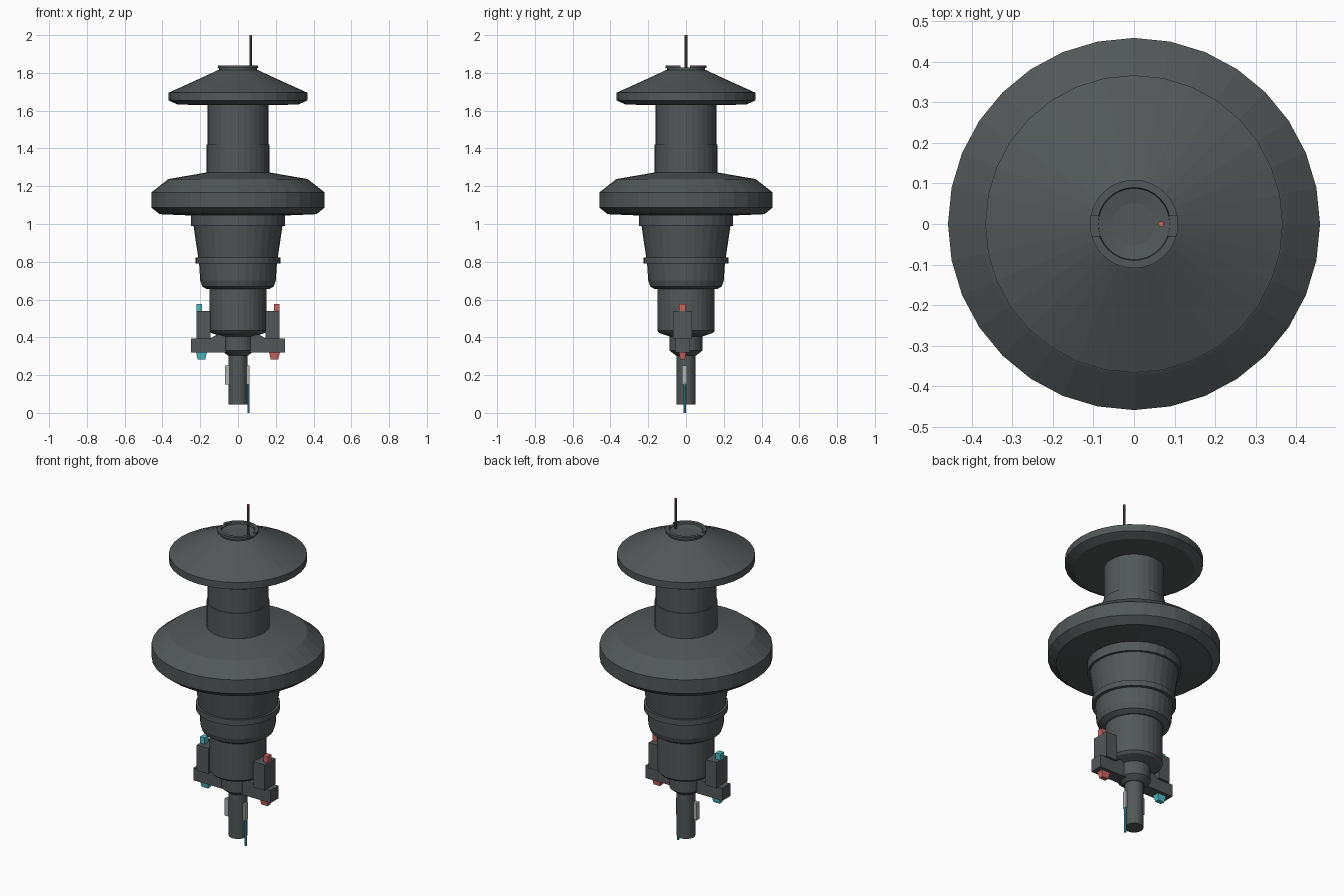
import bpy, bmesh, math
from mathutils import Matrix, Vector

cube = bpy.data.objects.get("Cube")
if cube:
    bpy.data.objects.remove(cube, do_unlink=True)


def material(name, rgb):
    m = bpy.data.materials.new(name)
    m.use_nodes = True
    color = (*rgb, 1)
    m.diffuse_color = color
    m.node_tree.nodes["Principled BSDF"].inputs["Base Color"].default_value = color
    return m


DARK = material("dark grey metal", (0.085, 0.096, 0.098))
LIGHT = material("light grey metal", (0.42, 0.44, 0.43))
RED = material("red lamp", (0.6, 0.13, 0.12))
CYAN = material("cyan lamp", (0.07, 0.5, 0.56))


def finish(name, bm, mat):
    bmesh.ops.recalc_face_normals(bm, faces=bm.faces)
    mesh = bpy.data.meshes.new(name)
    bm.to_mesh(mesh)
    bm.free()
    mesh.materials.append(mat)
    ob = bpy.data.objects.new(name, mesh)
    bpy.context.collection.objects.link(ob)
    return ob


def lathe(name, profile, mat=DARK, sides=32):
    """Turn an (r, z) profile round z and close both ends."""
    bm = bmesh.new()
    rings = []
    for r, z in profile:
        angles = [math.tau * i / sides for i in range(sides)]
        rings.append([bm.verts.new((r * math.cos(a), r * math.sin(a), z)) for a in angles])
    for low, high in zip(rings, rings[1:]):
        for i in range(sides):
            j = (i + 1) % sides
            bm.faces.new((low[i], low[j], high[j], high[i]))
    bm.faces.new(rings[0][::-1])
    bm.faces.new(rings[-1])
    return finish(name, bm, mat)


def box(name, low, high, mat=DARK, taper=1.0):
    """Box between two corners; taper scales the bottom face."""
    bm = bmesh.new()
    lo, hi = Vector(low), Vector(high)
    size, mid = hi - lo, (lo + hi) / 2
    bmesh.ops.create_cube(bm, size=1)
    for v in bm.verts:
        k = taper if v.co.z < 0 else 1
        v.co = mid + Vector((v.co.x * size.x * k, v.co.y * size.y * k, v.co.z * size.z))
    return finish(name, bm, mat)


def extrude_profile(name, points, y0, y1, mat=DARK):
    """Extrude an (x, z) outline along y."""
    bm = bmesh.new()
    face = bm.faces.new([bm.verts.new((x, y0, z)) for x, z in points])
    moved = bmesh.ops.extrude_face_region(bm, geom=[face])["geom"]
    verts = [g for g in moved if isinstance(g, bmesh.types.BMVert)]
    bmesh.ops.translate(bm, verts=verts, vec=(0, y1 - y0, 0))
    return finish(name, bm, mat)


def rod(name, x, y, z0, z1, radius, mat):
    bm = bmesh.new()
    bmesh.ops.create_cone(bm, cap_ends=True, segments=8, radius1=radius, radius2=radius,
                          depth=z1 - z0, matrix=Matrix.Translation((x, y, (z0 + z1) / 2)))
    return finish(name, bm, mat)


# Main body, from the bottom up
lathe("lower_shaft", [(0.05, 0.045), (0.05, 0.31)])
lathe("shaft_collar", [(0.055, 0.305), (0.087, 0.33), (0.087, 0.41)])
lathe("lower_drum", [(0.088, 0.405), (0.14, 0.422), (0.152, 0.435), (0.152, 0.66)])
lathe("lower_hull", [(0.165, 0.655), (0.19, 0.67), (0.2, 0.70), (0.206, 0.79),
                     (0.224, 0.79), (0.224, 0.823), (0.211, 0.823), (0.235, 0.99),
                     (0.249, 0.99), (0.249, 1.05)])
lathe("large_disc", [(0.25, 1.045), (0.415, 1.052), (0.459, 1.087), (0.459, 1.167),
                     (0.375, 1.233), (0.368, 1.238), (0.165, 1.273)])
lathe("neck_sleeve", [(0.167, 1.26), (0.167, 1.42)])
lathe("neck", [(0.161, 1.26), (0.161, 1.64)])
lathe("upper_disc", [(0.16, 1.63), (0.32, 1.632), (0.367, 1.655), (0.367, 1.695),
                     (0.25, 1.748), (0.105, 1.815)])

# Hollow top cap with a shallow slot on either side
cap = lathe("top_cap", [(0.1, 1.80), (0.1, 1.825), (0.109, 1.825), (0.109, 1.838),
                        (0.09, 1.838), (0.088, 1.826), (0.052, 1.820)])
cutter = box("cap_slot_cutter", (-0.2, -0.03, 1.828), (0.2, 0.02, 1.9))
cutter.hide_render = True
cutter.hide_set(True)
slot = cap.modifiers.new("side slots", "BOOLEAN")
slot.operation = "DIFFERENCE"
slot.object = cutter

# Antenna on the left of the cap
rod("antenna", 0.067, 0, 1.81, 1.993, 0.007, DARK)
rod("antenna_tip", 0.067, 0, 1.993, 2.0, 0.007, RED)

# Side arms with pods and navigation lamps
for side, s, lamp in (("left", 1, RED), ("right", -1, CYAN)):
    arm = [(0.06, 0.32), (0.25, 0.32), (0.25, 0.393), (0.15, 0.393), (0.10, 0.42), (0.06, 0.42)]
    extrude_profile(side + "_arm", [(s * x, z) for x, z in arm], -0.055, 0.02)

    def part(name, x0, x1, y0, y1, z0, z1, mat=DARK, taper=1.0):
        xs = sorted((s * x0, s * x1))
        box(side + name, (xs[0], y0, z0), (xs[1], y1, z1), mat, taper)

    part("_pod", 0.145, 0.22, -0.068, 0.033, 0.39, 0.54)
    part("_upper_lamp", 0.19, 0.22, -0.037, -0.003, 0.54, 0.577, lamp)
    part("_lower_lamp", 0.165, 0.222, -0.037, 0.0, 0.283, 0.32, lamp, 0.7)

# Instruments on the lower shaft
box("right_sensor", (-0.07, -0.024, 0.15), (-0.045, 0.002, 0.25), LIGHT)
box("left_sensor", (0.045, -0.02, 0.15), (0.06, 0.005, 0.25), LIGHT)
rod("lower_probe", 0.055, -0.006, 0.0, 0.16, 0.006, CYAN)
